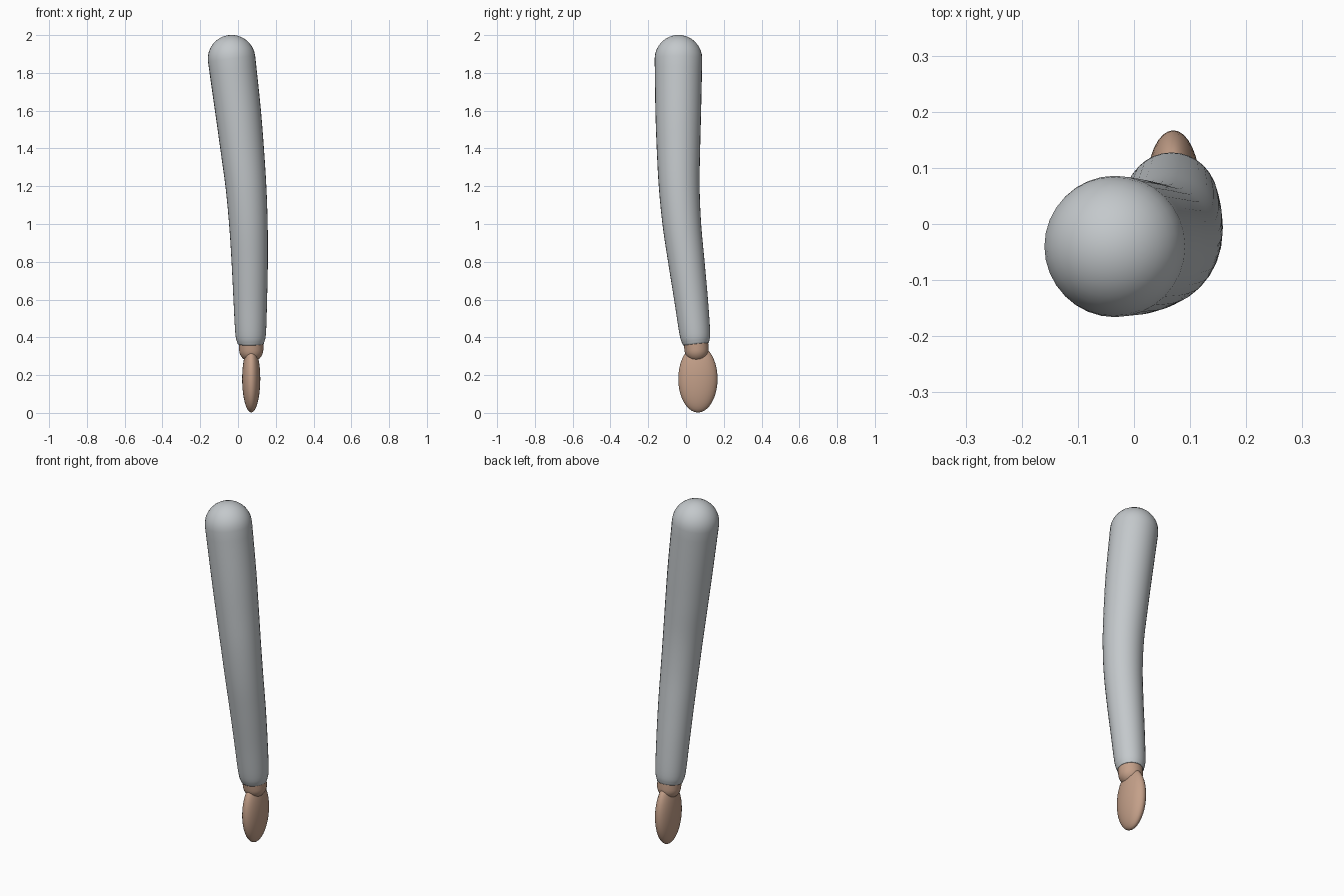
import bpy, bmesh, math
from mathutils import Vector

cube = bpy.data.objects.get("Cube")
if cube:
    bpy.data.objects.remove(cube)


def material(name, rgb):
    m = bpy.data.materials.new(name)
    m.use_nodes = True
    m.diffuse_color = (*rgb, 1)
    m.node_tree.nodes["Principled BSDF"].inputs["Base Color"].default_value = (*rgb, 1)
    return m


def finish(name, bm, mat):
    bmesh.ops.recalc_face_normals(bm, faces=bm.faces)
    mesh = bpy.data.meshes.new(name)
    bm.to_mesh(mesh)
    bm.free()
    mesh.materials.append(mat)
    ob = bpy.data.objects.new(name, mesh)
    bpy.context.collection.objects.link(ob)
    bpy.ops.object.select_all(action="DESELECT")
    bpy.context.view_layer.objects.active = ob
    ob.select_set(True)
    bpy.ops.object.shade_smooth_by_angle(angle=math.radians(50))
    return ob


def smooth_path(stations, steps=5):
    """Catmull-Rom through (x, y, z, radius) stations."""
    p = [Vector(s) for s in stations]
    p = [2 * p[0] - p[1]] + p + [2 * p[-1] - p[-2]]
    out = []
    for a, b, c, d in zip(p, p[1:], p[2:], p[3:]):
        for i in range(steps):
            t = i / steps
            out.append(b + (c - a) * t / 2 + (2 * a - 5 * b + 4 * c - d) * t * t / 2
                       + (3 * b - a - 3 * c + d) * t ** 3 / 2)
    return out + [p[-2]]


def limb(name, stations, mat, start_cap, end_cap, sides=32, rings=8):
    """Round tube along a path; caps are domes of the given height to radius ratio."""
    path = smooth_path(stations)
    pts = [(v.xyz, v.w) for v in path]
    tangents = [(pts[min(i + 1, len(pts) - 1)][0] - pts[max(i - 1, 0)][0]).normalized()
                for i in range(len(pts))]
    sections = [(c, r, t) for (c, r), t in zip(pts, tangents)]

    def dome(section, direction, ratio):
        c, r, t = section
        angles = [math.pi / 2 * i / rings for i in range(1, rings)]
        return [(c + t * direction * r * ratio * math.sin(a), r * math.cos(a), t)
                for a in angles], c + t * direction * r * ratio

    head, head_tip = dome(sections[0], -1, start_cap)
    tail, tail_tip = dome(sections[-1], 1, end_cap)
    sections = head[::-1] + sections + tail
    bm = bmesh.new()
    loops = []
    for c, r, t in sections:
        u = Vector((0, 1, 0)).cross(t).normalized()
        v = t.cross(u)
        angles = [math.tau * k / sides for k in range(sides)]
        loops.append([bm.verts.new(c + r * (u * math.cos(a) + v * math.sin(a))) for a in angles])
    for a, b in zip(loops, loops[1:]):
        for k in range(sides):
            n = (k + 1) % sides
            bm.faces.new((a[k], a[n], b[n], b[k]))
    for loop, tip in ((loops[0], head_tip), (loops[-1], tail_tip)):
        end = bm.verts.new(tip)
        for k in range(sides):
            bm.faces.new((loop[k], loop[(k + 1) % sides], end))
    return finish(name, bm, mat)


cloth = material("grey cloth", (0.55, 0.58, 0.60))
skin = material("skin", (0.55, 0.35, 0.25))

# Sleeve: shoulder dome, slightly bent elbow, narrowed cuff
limb("sleeve", [
    (-0.034, -0.040, 1.875, 0.126),
    (0.000, -0.041, 1.60, 0.121),
    (0.022, -0.040, 1.40, 0.115),
    (0.042, -0.036, 1.20, 0.108),
    (0.055, -0.022, 1.00, 0.102),
    (0.062, 0.002, 0.80, 0.096),
    (0.065, 0.027, 0.60, 0.089),
    (0.067, 0.047, 0.42, 0.081),
    (0.068, 0.053, 0.365, 0.069),
], cloth, 1.0, 0.05)

# Wrist: short rounded stub coming out of the cuff
limb("wrist", [(0.069, 0.048, 0.42, 0.066), (0.070, 0.056, 0.334, 0.064)], skin, 0.1, 1.0)

# Hand: flattened ellipsoid, thin across x
bm = bmesh.new()
bmesh.ops.create_uvsphere(bm, u_segments=32, v_segments=20, radius=1)
bmesh.ops.scale(bm, vec=(0.048, 0.104, 0.178), verts=bm.verts)
bmesh.ops.translate(bm, vec=(0.070, 0.063, 0.180), verts=bm.verts)
finish("hand", bm, skin)
